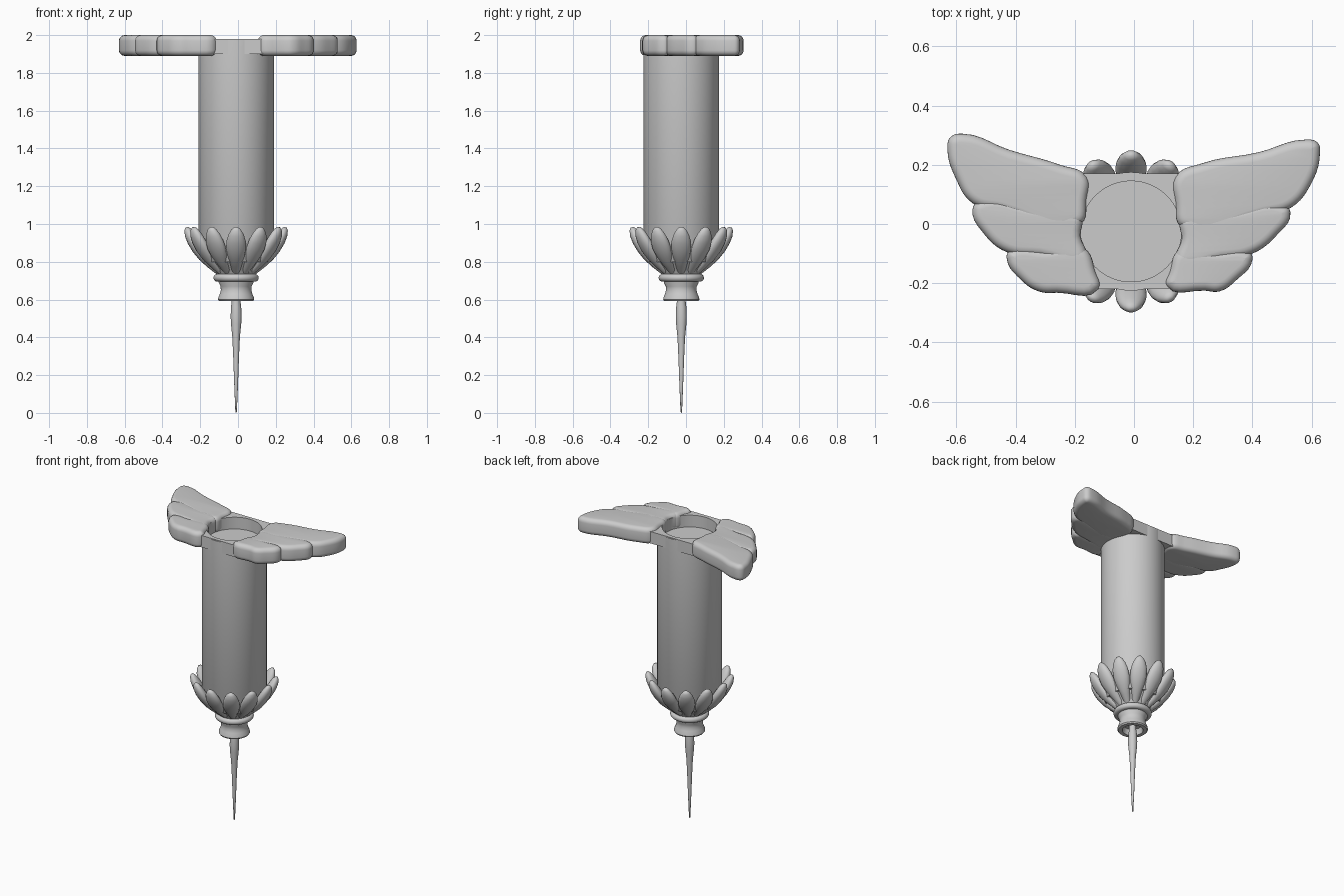
import bpy, bmesh, math
from mathutils import Matrix, Vector

if "Cube" in bpy.data.objects:
    bpy.data.objects.remove(bpy.data.objects["Cube"])

CX, CY = -0.01, -0.025   # barrel axis


def finish(name, bm, angle=40):
    bmesh.ops.remove_doubles(bm, verts=bm.verts, dist=1e-5)
    bmesh.ops.recalc_face_normals(bm, faces=bm.faces)
    me = bpy.data.meshes.new(name)
    bm.to_mesh(me)
    bm.free()
    ob = bpy.data.objects.new(name, me)
    bpy.context.collection.objects.link(ob)
    smooth(ob, angle)
    return ob


def smooth(ob, angle=40):
    bpy.ops.object.select_all(action='DESELECT')
    ob.select_set(True)
    bpy.context.view_layer.objects.active = ob
    bpy.ops.object.shade_smooth_by_angle(angle=math.radians(angle))


def lathe(name, profile, n=64):
    bm = bmesh.new()
    vs = [bm.verts.new((CX + r, CY, z)) for r, z in profile]
    es = [bm.edges.new(p) for p in zip(vs, vs[1:])]
    bmesh.ops.spin(bm, geom=vs + es, cent=(CX, CY, 0), axis=(0, 0, 1),
                   angle=2 * math.pi, steps=n, use_merge=True)
    return finish(name, bm)


def slab(name, loops, z0, z1, bevel=0.0, handle='AUTO'):
    """Extruded outline with rounded rims; extra loops become holes."""
    cu = bpy.data.curves.new(name, 'CURVE')
    cu.dimensions, cu.fill_mode = '2D', 'BOTH'
    cu.extrude = (z1 - z0) / 2 - bevel
    cu.bevel_depth, cu.offset, cu.bevel_resolution = bevel, -bevel, 4
    for pts in loops:
        sp = cu.splines.new('BEZIER')
        sp.bezier_points.add(len(pts) - 1)
        sp.use_cyclic_u, sp.resolution_u = True, (5 if handle == 'AUTO' else 1)
        for bp, (x, y) in zip(sp.bezier_points, pts):
            bp.co = (x, y, 0)
            bp.handle_left_type = bp.handle_right_type = handle
    ob = bpy.data.objects.new(name, cu)
    bpy.context.collection.objects.link(ob)
    ob.location.z = (z0 + z1) / 2
    bpy.ops.object.select_all(action='DESELECT')
    ob.select_set(True)
    bpy.context.view_layer.objects.active = ob
    bpy.ops.object.convert(target='MESH')
    ob = bpy.context.view_layer.objects.active
    bm = bmesh.new()
    bm.from_mesh(ob.data)
    bmesh.ops.remove_doubles(bm, verts=bm.verts, dist=1e-4)
    bm.to_mesh(ob.data)
    bm.free()
    smooth(ob, 40)


# barrel, open at the top with a shallow recess
lathe("barrel", [(0, 0.80), (0.17, 0.80), (0.2, 0.86), (0.2, 1.975),
                 (0.17, 1.975), (0.17, 1.90), (0, 1.90)])

# cup that holds the petals, ring and flared hub
lathe("cup", [(0, 0.73), (0.10, 0.73), (0.115, 0.76), (0.16, 0.805),
              (0.195, 0.86), (0, 0.86)])
lathe("collar_ring", [(0.08, 0.695)] +
      [(0.10 + 0.02 * math.cos(a), 0.715 + 0.02 * math.sin(a))
       for a in (math.radians(d) for d in range(-90, 91, 20))] + [(0.08, 0.735)])
lathe("hub", [(0, 0.72), (0.095, 0.72), (0.092, 0.69), (0.082, 0.67), (0.081, 0.65),
              (0.086, 0.63), (0.094, 0.612), (0.096, 0.60), (0.09, 0.592),
              (0.065, 0.592), (0.055, 0.63), (0, 0.63)])

# needle
lathe("needle", [(0, 0), (0.004, 0.005), (0.010, 0.15), (0.015, 0.29), (0.020, 0.40),
                 (0.027, 0.47), (0.029, 0.51), (0.027, 0.56), (0.022, 0.60), (0.022, 0.65)], 24)

# petals: (radius, height, half width, half thickness) along the midrib
RIB = [(0.085, 0.745, 0.020, 0.020), (0.135, 0.790, 0.032, 0.025), (0.175, 0.830, 0.045, 0.028),
       (0.205, 0.870, 0.053, 0.030), (0.229, 0.910, 0.051, 0.030), (0.247, 0.945, 0.040, 0.026),
       (0.257, 0.970, 0.025, 0.018), (0.261, 0.983, 0.010, 0.008)]
bm = bmesh.new()
for k in range(12):
    rot = Matrix.Translation((CX, CY, 0)) @ Matrix.Rotation(k * math.pi / 6, 4, 'Z')
    rings = []
    for i, (r, z, w, t) in enumerate(RIB):
        a, b = RIB[max(i - 1, 0)], RIB[min(i + 1, len(RIB) - 1)]
        d = Vector((b[0] - a[0], b[1] - a[1])).normalized()
        ring = []
        for j in range(16):
            u = 2 * math.pi * j / 16
            s = t * math.cos(u)
            ring.append(bm.verts.new(rot @ Vector((r + s * d.y, w * math.sin(u), z - s * d.x))))
        rings.append(ring)
    for p, q in zip(rings, rings[1:]):
        for j in range(16):
            bm.faces.new((p[j], p[j - 1], q[j - 1], q[j]))
    bm.faces.new(rings[0])
    bm.faces.new(rings[-1])
finish("petals", bm, 60)

# flange plate around the barrel mouth
circle = [(CX + 0.17 * math.cos(math.pi * i / 32), CY + 0.17 * math.sin(math.pi * i / 32))
          for i in range(64)]
slab("flange_plate", [[(-0.19, -0.22), (0.17, -0.22), (0.17, 0.17), (-0.19, 0.17)], circle],
     1.90, 1.98, 0, 'VECTOR')

# three feathers on each side, upper one longest
FEATHERS = {
    "left_upper": [(-0.16, 0.16), (-0.25, 0.20), (-0.42, 0.25), (-0.58, 0.305), (-0.62, 0.293),
                   (-0.63, 0.255), (-0.60, 0.15), (-0.545, 0.07), (-0.45, 0.045),
                   (-0.18, 0.0), (-0.16, 0.08)],
    "left_middle": [(-0.18, 0.03), (-0.35, 0.06), (-0.52, 0.08), (-0.545, 0.05), (-0.505, -0.035),
                    (-0.43, -0.095), (-0.32, -0.11), (-0.165, -0.12), (-0.18, -0.04)],
    "left_lower": [(-0.17, -0.08), (-0.30, -0.085), (-0.42, -0.09), (-0.43, -0.115),
                   (-0.38, -0.19), (-0.32, -0.228), (-0.26, -0.232), (-0.12, -0.22), (-0.13, -0.16)],
    "right_upper": [(0.14, 0.16), (0.23, 0.205), (0.42, 0.242), (0.58, 0.285), (0.62, 0.275),
                    (0.628, 0.245), (0.595, 0.13), (0.53, 0.055), (0.44, 0.03),
                    (0.16, -0.01), (0.14, 0.07)],
    "right_middle": [(0.16, 0.02), (0.34, 0.05), (0.50, 0.068), (0.528, 0.04), (0.48, -0.04),
                     (0.40, -0.10), (0.30, -0.12), (0.145, -0.13), (0.16, -0.05)],
    "right_lower": [(0.15, -0.09), (0.27, -0.09), (0.39, -0.095), (0.40, -0.12),
                    (0.345, -0.19), (0.29, -0.227), (0.24, -0.225), (0.11, -0.21), (0.12, -0.16)],
}
for side, outline in FEATHERS.items():
    slab(side + "_feather", [outline], 1.89, 2.0, 0.03)
